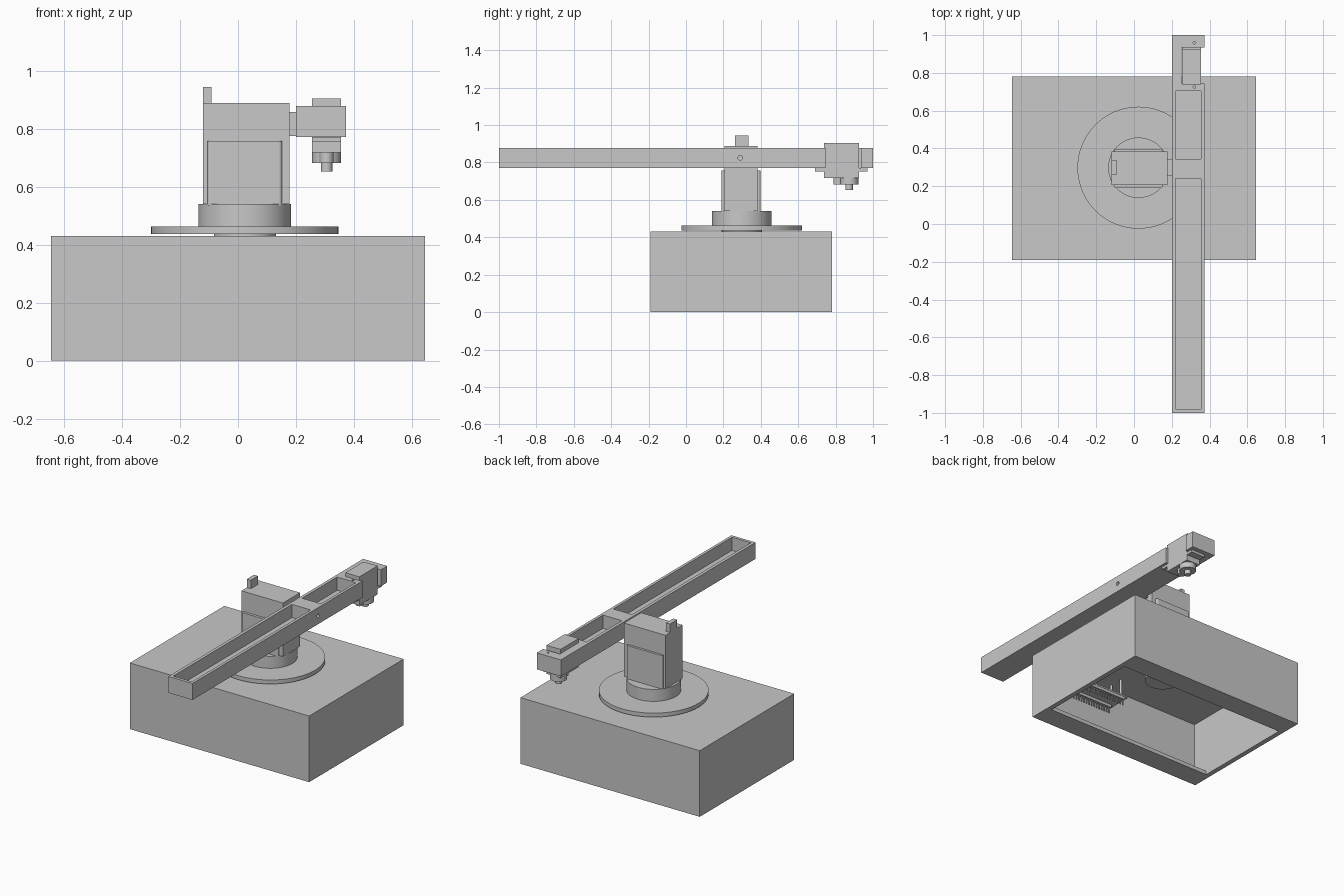
import bpy
import bmesh
import math
from mathutils import Vector

cube = bpy.data.objects.get("Cube")
if cube:
    bpy.data.objects.remove(cube, do_unlink=True)

grey = bpy.data.materials.new("plain grey")
grey.use_nodes = True
GREY = (0.58, 0.58, 0.58, 1)
grey.diffuse_color = GREY
grey.node_tree.nodes["Principled BSDF"].inputs["Base Color"].default_value = GREY


def box(name, x, y, z):
    """Box from three (low, high) ranges."""
    bpy.ops.mesh.primitive_cube_add(size=1)
    ob = bpy.context.object
    ob.name = name
    centre = Vector([sum(r) / 2 for r in (x, y, z)])
    size = [r[1] - r[0] for r in (x, y, z)]
    for v in ob.data.vertices:
        v.co = Vector([c * s for c, s in zip(v.co, size)]) + centre
    ob.data.materials.append(grey)
    return ob


def disc(name, x, y, z, radius, sides=64):
    """Upright cylinder over a z range."""
    bpy.ops.mesh.primitive_cylinder_add(vertices=sides, radius=radius, depth=z[1] - z[0],
                                        location=(x, y, sum(z) / 2))
    ob = bpy.context.object
    ob.name = name
    ob.data.materials.append(grey)
    bpy.ops.object.shade_smooth_by_angle(angle=math.radians(30))
    return ob


def cut(target, *cutters):
    """Subtract cutters from the target and discard them."""
    for cutter in cutters:
        mod = target.modifiers.new("cut", 'BOOLEAN')
        mod.operation = 'DIFFERENCE'
        mod.solver = 'EXACT'
        mod.object = cutter
        bpy.context.view_layer.objects.active = target
        bpy.ops.object.modifier_apply(modifier=mod.name)
        bpy.data.objects.remove(cutter, do_unlink=True)


def round_upright_edges(ob, width):
    """Round only the vertical edges of a box."""
    bm = bmesh.new()
    bm.from_mesh(ob.data)
    upright = [e for e in bm.edges if abs(e.verts[0].co.z - e.verts[1].co.z) > 0.01]
    bmesh.ops.bevel(bm, geom=upright, offset=width, segments=3, profile=0.5, affect='EDGES')
    bm.to_mesh(ob.data)
    bm.free()


AX, AY = 0.0235, 0.298      # turning axis of the tower

# Thin-walled base box, its underside open between a front and a rear lip
base = box("base_box", (-0.645, 0.645), (-0.19, 0.78), (0, 0.43))
cut(base,
    box("cavity", (-0.613, 0.613), (-0.158, 0.748), (0.025, 0.398)),
    box("opening", (-0.613, 0.613), (-0.048, 0.638), (-0.1, 0.1)),
    disc("spindle_hole", AX, AY, (0.3, 0.5), 0.108))

# Turntable
disc("spindle", AX, AY, (0.27, 0.445), 0.107)
disc("turntable", AX, AY, (0.436, 0.462), 0.323)
disc("collar", AX, AY, (0.46, 0.54), 0.16)

# Tower with side plates and a rear lug
box("tower", (-0.12, 0.178), (0.207, 0.383), (0.54, 0.888))
for side in (-1, 1):
    mid = 0.294 + side * 0.09
    plate = box("tower_side_plate", (-0.105, 0.151), (mid - 0.014, mid + 0.014), (0.535, 0.757))
    round_upright_edges(plate, 0.01)
box("tower_lug", (-0.12, -0.091), (0.262, 0.335), (0.88, 0.943))
box("arm_joint", (0.17, 0.205), (0.255, 0.345), (0.775, 0.858))

# Long arm with two open pockets and a notch for the gripper motor
arm = box("arm", (0.2, 0.373), (-1, 1), (0.771, 0.878))
pin_hole = disc("pin_hole", 0, 0, (-0.06, 0.06), 0.012, 24)
pin_hole.rotation_euler.y = math.pi / 2
pin_hole.location = (0.373, 0.29, 0.825)
cut(arm,
    box("front_pocket", (0.22, 0.355), (-0.98, 0.24), (0.792, 1)),
    box("rear_pocket", (0.22, 0.355), (0.345, 0.705), (0.792, 1)),
    box("motor_notch", (0.252, 0.5), (0.745, 0.935), (0.7, 1)),
    disc("screw_hole", 0.32, 0.725, (0.82, 1), 0.007, 16),
    disc("screw_hole", 0.32, 0.96, (0.82, 1), 0.007, 16),
    pin_hole)

# Gripper motor
box("motor_body", (0.255, 0.356), (0.738, 0.925), (0.717, 0.903))
box("motor_mount_tabs", (0.255, 0.356), (0.69, 0.97), (0.753, 0.77))
disc("motor_boss", 0.3055, 0.872, (0.681, 0.72), 0.05, 48)
disc("motor_small_boss", 0.3055, 0.812, (0.681, 0.72), 0.024, 32)
disc("motor_shaft", 0.3055, 0.872, (0.652, 0.685), 0.02, 24)

# Circuit board hung under the lid, with two rows of pins
box("circuit_board", (0.05, 0.39), (-0.15, 0), (0.27, 0.28))
for x in (0.08, 0.36):
    for y in (-0.12, -0.03):
        disc("board_post", x, y, (0.275, 0.4), 0.008, 16)
for row in (-0.138, -0.012):
    box("pin_header", (0.07, 0.37), (row - 0.01, row + 0.01), (0.252, 0.271))
    for i in range(15):
        x = 0.08 + i * 0.02
        box("header_pin", (x - 0.003, x + 0.003), (row - 0.003, row + 0.003), (0.215, 0.255))
